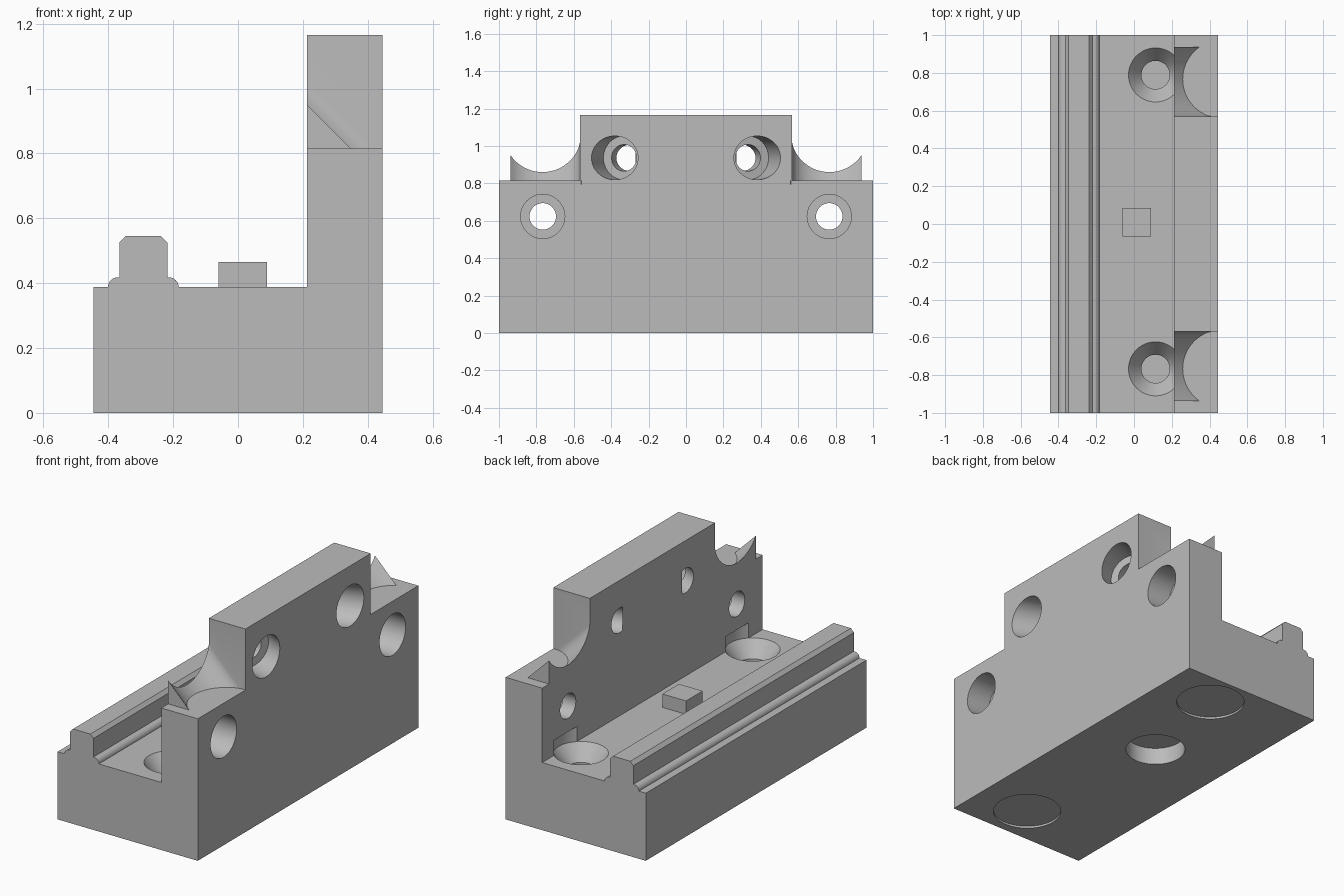
import bpy, bmesh, math
from mathutils import Vector

if "Cube" in bpy.data.objects:
    bpy.data.objects.remove(bpy.data.objects["Cube"])

grey = bpy.data.materials.new("plain grey")
grey.diffuse_color = (0.5, 0.5, 0.5, 1)
grey.use_nodes = True
grey.node_tree.nodes["Principled BSDF"].inputs["Base Color"].default_value = grey.diffuse_color


def to_object(name, bm):
    bmesh.ops.recalc_face_normals(bm, faces=bm.faces)
    mesh = bpy.data.meshes.new(name)
    bm.to_mesh(mesh)
    bm.free()
    mesh.materials.append(grey)
    ob = bpy.data.objects.new(name, mesh)
    bpy.context.collection.objects.link(ob)
    return ob


def loft(name, rings):
    """Closed solid through rings of equal point count."""
    bm = bmesh.new()
    vs = [[bm.verts.new(p) for p in r] for r in rings]
    n = len(vs[0])
    for a, b in zip(vs, vs[1:]):
        for i in range(n):
            j = (i + 1) % n
            bm.faces.new((a[i], a[j], b[j], b[i]))
    bm.faces.new(vs[0])
    bm.faces.new(vs[-1])
    return to_object(name, bm)


def box(name, x0, x1, y0, y1, z0, z1):
    return loft(name, [[(x0, y0, z), (x1, y0, z), (x1, y1, z), (x0, y1, z)]
                       for z in (z0, z1)])


def turned(name, origin, axis, steps, n=48):
    """Turned solid: steps are (distance along axis, radius)."""
    origin, axis = Vector(origin), Vector(axis).normalized()
    u = axis.orthogonal().normalized()
    v = axis.cross(u)
    ang = [2 * math.pi * i / n for i in range(n)]
    return loft(name, [[origin + axis * d + (u * math.cos(a) + v * math.sin(a)) * r
                        for a in ang] for d, r in steps])


def combine(target, other, op):
    mod = target.modifiers.new(op, 'BOOLEAN')
    mod.operation, mod.solver, mod.object = op, 'EXACT', other
    bpy.context.view_layer.objects.active = target
    bpy.ops.object.modifier_apply(modifier=mod.name)
    bpy.data.objects.remove(other, do_unlink=True)


# Body: L section with a chamfered rail standing on rounded feet
W, BASE, WALL, SHELF, TOP = 0.445, 0.388, 0.213, 0.815, 1.165
RAIL = -0.292
half = [(0.079 + 0.03 * math.cos(a), BASE + 0.03 * math.sin(a))
        for a in (math.pi / 2 * i / 6 for i in range(7))]
half += [(0.074, BASE + 0.03), (0.074, 0.525), (0.055, 0.545)]
profile = [(-W, 0), (-W, BASE)]
profile += [(RAIL - x, z) for x, z in half]
profile += [(RAIL + x, z) for x, z in reversed(half)]
profile += [(WALL, BASE), (WALL, TOP), (W, TOP), (W, 0)]
body = loft("bracket_body", [[(x, y, z) for x, z in profile] for y in (-1, 1)])

# Locating peg on the floor
combine(body, box("peg", -0.06, 0.09, -0.065, 0.085, 0.33, 0.465), 'UNION')

for s in (-1, 1):
    # Lowered shoulder at each end of the wall
    y0, y1 = sorted((s * 0.568, s * 1.1))
    combine(body, box("shoulder_cut", 0.1, 0.6, y0, y1, SHELF, 1.4), 'DIFFERENCE')

    # Sloping scooped saddle on the shoulder
    rings = []
    for i in range(25):
        y = 0.56 + (0.938 - 0.56) * i / 24
        top = 1.068 - math.sqrt(0.208 ** 2 - (y - 0.767) ** 2)
        foot = SHELF - 0.02
        rings.append([(WALL, s * y, foot), (WALL, s * y, top),
                      (WALL + top - SHELF, s * y, SHELF),
                      (WALL + top - SHELF, s * y, foot)])
    combine(body, loft("saddle", rings), 'UNION')

    # Straight counterbored screw hole
    combine(body, turned("screw_hole", (W, s * 0.766, 0.623), (-1, 0, 0),
                         [(-0.1, 0.118), (0.15, 0.118), (0.15, 0.071), (0.4, 0.071)]),
            'DIFFERENCE')

    # Angled counterbored hole that just breaks through the wall
    t = math.radians(20)
    combine(body, turned("angled_hole", (W, s * 0.381, 0.936),
                         (-math.cos(t), -s * math.sin(t), 0),
                         [(-0.1, 0.117), (0.145, 0.117), (0.145, 0.071), (0.256, 0.071)]),
            'DIFFERENCE')

    # Countersunk floor hole, with head clearance notched into the wall
    yc = 0.778 + s * 0.011
    combine(body, turned("countersink", (0.114, s * yc, 0), (0, 0, 1),
                         [(0.15, 0.075), (0.30, 0.075), (BASE, 0.143), (0.475, 0.143)]),
            'DIFFERENCE')

    # Shallow round recess underneath
    combine(body, turned("foot_recess", (0.118, s * yc, 0), (0, 0, 1),
                         [(-0.1, 0.184), (0.012, 0.184)]), 'DIFFERENCE')

# Blind socket underneath
combine(body, turned("socket", (0.015, 0.2, 0), (0, 0, 1),
                     [(-0.1, 0.161), (0.1, 0.161)]), 'DIFFERENCE')

# Smooth the round surfaces, keep the machined edges sharp
bpy.ops.object.select_all(action='DESELECT')
body.select_set(True)
bpy.context.view_layer.objects.active = body
bpy.ops.object.shade_smooth_by_angle(angle=math.radians(25))
